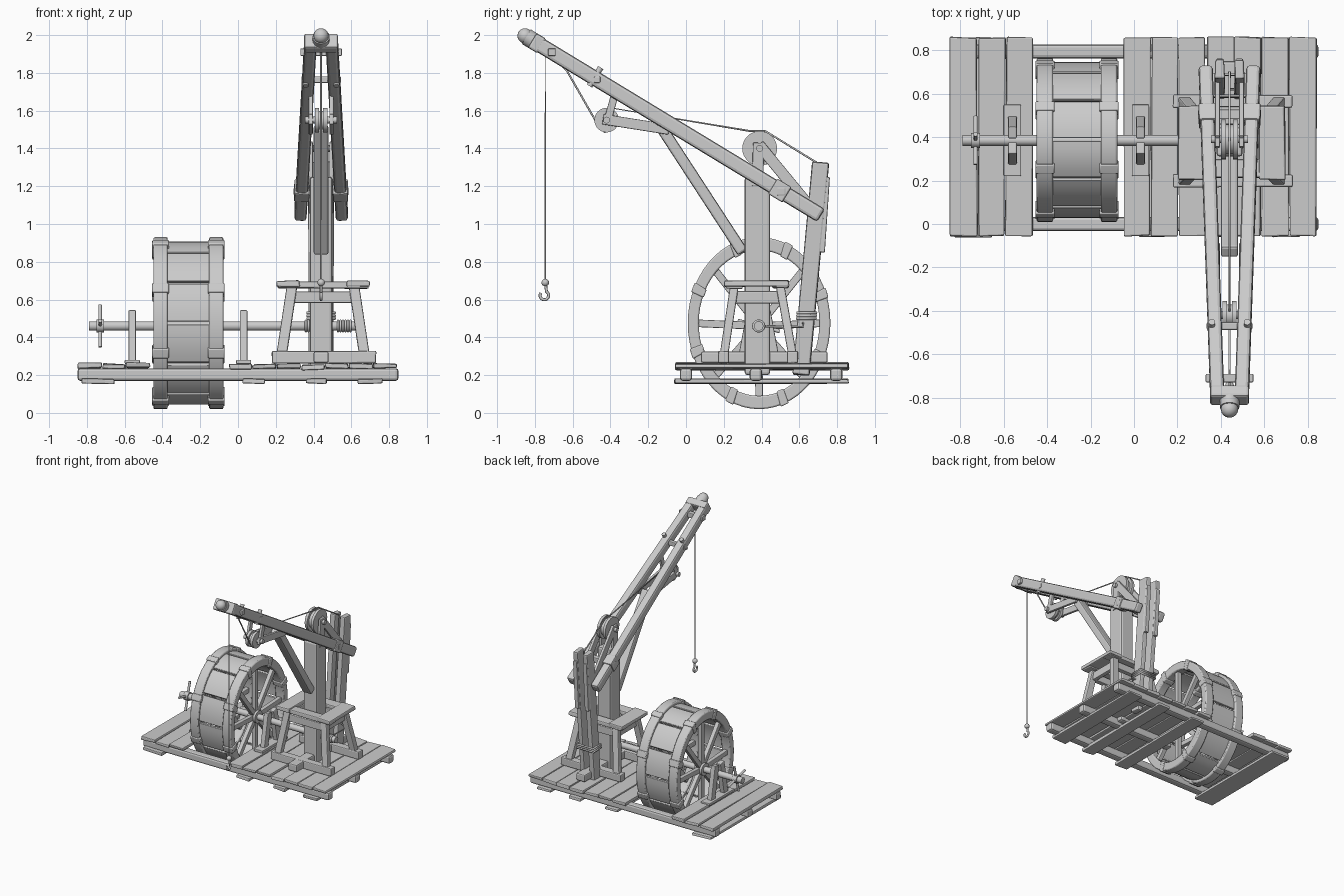
import bpy, bmesh, math, random
from mathutils import Vector, Matrix

random.seed(4)
if "Cube" in bpy.data.objects:
    bpy.data.objects.remove(bpy.data.objects["Cube"])

grey = bpy.data.materials.new("weathered grey")
grey.use_nodes = True
grey.diffuse_color = (0.6, 0.6, 0.6, 1)
grey.node_tree.nodes["Principled BSDF"].inputs["Base Color"].default_value = (0.6, 0.6, 0.6, 1)

MID = 0.44               # x of the crane's centre plane
AXLE_Y, AXLE_Z = 0.385, 0.46


def finish(name, bm, bevel=0.0, smooth=False):
    bmesh.ops.recalc_face_normals(bm, faces=bm.faces)
    me = bpy.data.meshes.new(name)
    bm.to_mesh(me)
    bm.free()
    me.materials.append(grey)
    ob = bpy.data.objects.new(name, me)
    bpy.context.collection.objects.link(ob)
    if bevel:
        mod = ob.modifiers.new("worn edges", "BEVEL")
        mod.width, mod.segments = bevel, 2
    if smooth:
        bpy.ops.object.select_all(action="DESELECT")
        ob.select_set(True)
        bpy.context.view_layer.objects.active = ob
        bpy.ops.object.shade_smooth_by_angle(angle=math.radians(40))
    return ob


def frame(a, b):
    """Matrix at the middle of a-b, local z along it, local x near world x."""
    a, b = Vector(a), Vector(b)
    z = (b - a).normalized()
    ref = Vector((0, 1, 0)) if abs(z.x) > 0.9 else Vector((1, 0, 0))
    x = (ref - z * ref.dot(z)).normalized()
    m = Matrix((x, z.cross(x), z)).transposed().to_4x4()
    m.translation = (a + b) / 2
    return m, (b - a).length


def beam(name, a, b, w, d, bevel=0.008, wear=0.0):
    m, length = frame(a, b)
    bm = bmesh.new()
    bmesh.ops.create_cube(bm, size=1, matrix=m @ Matrix.Diagonal((w, d, length, 1)))
    for v in bm.verts:
        v.co += Vector([random.uniform(-wear, wear) for _ in range(3)])
    return finish(name, bm, bevel)


def rod(name, a, b, r, sides=16):
    m, length = frame(a, b)
    bm = bmesh.new()
    bmesh.ops.create_cone(bm, cap_ends=True, segments=sides, radius1=r, radius2=r,
                          depth=length, matrix=m)
    return finish(name, bm, smooth=True)


def ball(name, centre, r):
    bm = bmesh.new()
    bmesh.ops.create_uvsphere(bm, u_segments=16, v_segments=10, radius=r,
                              matrix=Matrix.Translation(centre))
    return finish(name, bm, smooth=True)


def rope(name, points, r, closed=False):
    cu = bpy.data.curves.new(name, "CURVE")
    cu.dimensions, cu.bevel_depth, cu.bevel_resolution = "3D", r, 2
    cu.use_fill_caps = True
    sp = cu.splines.new("POLY")
    sp.points.add(len(points) - 1)
    for p, co in zip(sp.points, points):
        p.co = (*co, 1)
    sp.use_cyclic_u = closed
    cu.materials.append(grey)
    bpy.context.collection.objects.link(bpy.data.objects.new(name, cu))


# --- treadwheel, slightly taller than deep ---
WHEEL = Vector((0, 0.387, 0.475))


def on_wheel(x, r, t):
    return WHEEL + Vector((x, 0.83 * r * math.cos(t), r * math.sin(t)))


def arc_slab(name, x0, x1, r0, r1, t0, t1, n, bevel=0.0):
    """Curved block following the wheel between two angles."""
    bm = bmesh.new()
    full = t1 - t0 > 6.28
    rows = []
    for i in range(n if full else n + 1):
        t = t0 + (t1 - t0) * i / n
        rows.append([bm.verts.new(on_wheel(x, r, t))
                     for x, r in ((x0, r0), (x1, r0), (x1, r1), (x0, r1))])
    for i in range(n):
        p, q = rows[i], rows[(i + 1) % len(rows)]
        for k in range(4):
            bm.faces.new((p[k], p[k - 1], q[k - 1], q[k]))
    if not full:
        bm.faces.new(rows[0])
        bm.faces.new(rows[-1])
    finish(name, bm, bevel, smooth=True)


for side, xc in (("right", -0.41), ("left", -0.115)):
    arc_slab(f"wheel_rim_{side}", xc - 0.038, xc + 0.038, 0.385, 0.455, 0, math.tau, 56, 0.008)
    rod(f"wheel_hub_{side}", (xc - 0.035, AXLE_Y, AXLE_Z), (xc + 0.035, AXLE_Y, AXLE_Z), 0.05)
    for i in range(8):
        t = i * math.tau / 8
        beam(f"wheel_spoke_{side}", (xc, AXLE_Y, AXLE_Z), on_wheel(xc, 0.41, t), 0.035, 0.04, 0.005)
        arc_slab(f"rim_joint_{side}", xc - 0.044, xc + 0.044, 0.378, 0.463,
                 t + 0.3, t + 0.42, 2, 0.006)
for i in range(12):
    t = i * math.tau / 12
    arc_slab("drum_plank", -0.39, -0.135, 0.405, 0.432, t + 0.015, t + 0.5, 5, 0.004)

# --- platform ---
beam("front_sill", (-0.85, 0, 0.203), (0.85, 0, 0.203), 0.065, 0.066, 0.015)
beam("back_sill", (-0.85, 0.795, 0.203), (0.85, 0.795, 0.203), 0.065, 0.066, 0.015)
for x0, x1 in ((-0.85, -0.47), (-0.04, 0.84)):
    beam("middle_sill", (x0, 0.37, 0.203), (x1, 0.37, 0.203), 0.065, 0.066, 0.015)
for x0, count, width in ((-0.85, 3, 0.129), (-0.05, 7, 0.1275)):
    for i in range(count):
        x = x0 + width * (i + 0.5)
        z = 0.246 + random.uniform(-0.004, 0.006)
        beam("deck_plank", (x, -0.055, z), (x, 0.86, z), width - 0.004, 0.026, 0.007, 0.005)
for x, w in ((-0.74, 0.17), (0.085, 0.12), (0.415, 0.11), (0.70, 0.13)):
    beam("under_plank", (x, -0.06, 0.167), (x, 0.86, 0.167), w, 0.024, 0.007, 0.004)

# --- axle, its bearings and hand crank ---
rod("axle", (-0.79, AXLE_Y, AXLE_Z), (0.63, AXLE_Y, AXLE_Z), 0.025)
for x in (-0.56, 0.03):
    beam("bearing_foot", (x, 0.22, 0.27), (x, 0.55, 0.27), 0.08, 0.022, 0.005)
    for s in (-1, 1):
        beam("bearing_board", (x, AXLE_Y + s * 0.085, 0.27), (x, AXLE_Y + s * 0.035, 0.54),
             0.04, 0.055, 0.006)
for t in (0.25, 0.25 + math.pi / 2):
    d = Vector((0, math.sin(t), math.cos(t))) * 0.115
    c = Vector((-0.73, AXLE_Y, AXLE_Z))
    rod("crank_arm", c - d, c + d, 0.01, 10)
rod("crank_hub", (-0.75, AXLE_Y, AXLE_Z), (-0.71, AXLE_Y, AXLE_Z), 0.034)
for x0, count in ((0.36, 5), (0.53, 6)):
    for i in range(count):
        x = x0 + i * 0.013
        ring = [(x, AXLE_Y + 0.028 * math.cos(k * math.tau / 14),
                 AXLE_Z + 0.028 * math.sin(k * math.tau / 14)) for k in range(14)]
        rope("axle_rope_turn", ring, 0.007, True)

# --- mast and its stand ---
beam("mast", (MID, 0.378, 0.2), (MID, 0.378, 1.25), 0.12, 0.135, 0.015)
beam("mast_foot", (MID, 0.08, 0.295), (MID, 0.75, 0.295), 0.08, 0.06, 0.01)
for sy, y_low, y_high, y_top in ((-1, 0.2, 0.255, 0.255), (1, 0.565, 0.5, 0.5)):
    beam("stand_foot_rail", (0.18, y_low, 0.295), (0.73, y_low, 0.295), 0.06, 0.065, 0.008, 0.003)
    beam("stand_top_rail", (0.29, y_high, 0.612), (0.61, y_high, 0.612), 0.04, 0.06, 0.006)
    for s in (-1, 1):
        beam("stand_leg", (0.45 + s * 0.22, y_low, 0.3), (0.45 + s * 0.165, y_high, 0.665),
             0.055, 0.045, 0.007)
    beam("stand_top_board", (0.21, y_top, 0.676), (0.69, y_top, 0.676), 0.085, 0.036, 0.008, 0.004)
for s in (-1, 1):
    x = 0.45 + s * 0.185
    beam("stand_side_board", (x, 0.205, 0.683), (x, 0.545, 0.683), 0.12, 0.034, 0.008, 0.004)
    beam("stand_side_rail", (0.45 + s * 0.165, 0.25, 0.612), (0.45 + s * 0.165, 0.5, 0.612),
         0.035, 0.065, 0.006)

# --- rear posts ---
for s in (-1, 1):
    x = MID + s * 0.045
    beam("rear_post", (x, 0.61, 0.2), (x, 0.712, 1.325), 0.045, 0.088, 0.009, 0.004)
    beam("rear_post_batten", (x, 0.715, 0.85), (x, 0.742, 1.25), 0.035, 0.04, 0.006)
for z in (0.5, 0.515, 0.53):
    y = 0.61 + (z - 0.2) * 0.09
    loop = [(MID + sx * 0.073, y + sy * 0.05, z) for sx, sy in ((-1, -1), (1, -1), (1, 1), (-1, 1))]
    rope("post_lashing", loop, 0.008, True)


# --- boom: two converging poles ---
def on_boom(t, s=0, lift=0.0):
    """Point on the boom, t from heel (0) to tip (1), s the pole side."""
    return Vector((MID + s * (0.11 - 0.053 * t), 0.715 - 1.5 * t + lift * 0.52,
                   1.045 + 0.91 * t + lift * 0.85))


for s in (-1, 1):
    beam("boom_pole", on_boom(0, s), on_boom(1, s), 0.065, 0.08, 0.016)
    beam("boom_heel_band", on_boom(0.12, s), on_boom(0.17, s), 0.08, 0.095, 0.008)
    rod("boom_peg", on_boom(0.8, s * 1.2, -0.05), on_boom(0.8, s * 1.2, 0.065), 0.016, 10)
for name, t, half, size in (("heel_crossbar", 0.14, 0.145, 0.045),
                            ("boom_crossbar", 0.79, 0.105, 0.035),
                            ("tip_pin", 0.95, 0.11, 0.04)):
    c, d = on_boom(t), Vector((half, 0, 0))
    beam(name, c - d, c + d, size, size, 0.006)
beam("tip_block", on_boom(0.985), on_boom(1.02), 0.18, 0.09, 0.012)
rod("tip_neck", on_boom(1.01), on_boom(1.04), 0.045)
ball("tip_knob", on_boom(1.045), 0.04)
beam("boom_strut", (MID, 0.3, 0.85), (MID, -0.13, 1.51), 0.08, 0.06, 0.012)


# --- pulleys and brackets ---
def pulley(name, y, z, r, gap):
    for s in (-1, 1):
        x = MID + s * gap
        rod(name + "_cheek", (x - 0.011, y, z), (x + 0.011, y, z), r, 32)
    rod(name + "_core", (MID - gap, y, z), (MID + gap, y, z), r * 0.75, 24)
    rod(name + "_pin", (MID - 0.085, y, z), (MID + 0.085, y, z), 0.018, 12)


pulley("front_pulley", -0.42, 1.55, 0.065, 0.022)
pulley("mast_pulley", 0.39, 1.4, 0.092, 0.028)
for s in (-1, 1):
    x = MID + s * 0.055
    beam("front_pulley_arm", (x, -0.44, 1.555), (x, -0.09, 1.5), 0.022, 0.055, 0.005)
    beam("front_pulley_hanger", (x, -0.42, 1.53), (x, -0.37, 1.71), 0.022, 0.04, 0.005)
    beam("mast_pulley_prop", (x, 0.378, 1.2), (x, 0.385, 1.43), 0.022, 0.06, 0.005)
    beam("mast_pulley_brace", (x, 0.385, 1.42), (x, 0.69, 1.05), 0.022, 0.06, 0.005)

# --- hoisting rope and hook ---
rope("hoist_rope", [(MID, y, z) for y, z in (
    (-0.745, 0.7), (-0.745, 1.92), (-0.63, 1.81), (-0.475, 1.54), (-0.43, 1.485),
    (-0.36, 1.53), (-0.40, 1.615), (0.34, 1.492), (0.42, 1.492), (0.70, 1.32))], 0.005)
rope("rear_rope", [(MID, 0.7, 1.32), (MID, 0.62, 0.5), (0.56, 0.62, 0.455),
                   (0.56, AXLE_Y, 0.46)], 0.006)
ball("hook_swivel", (MID, -0.745, 0.69), 0.02)
arc = [(MID, -0.75 + 0.023 * math.cos(a), 0.622 + 0.023 * math.sin(a))
       for a in [math.radians(60 - 25 * i) for i in range(12)][::-1]]
rope("hook", arc + [(MID, -0.745, 0.69)], 0.008)
